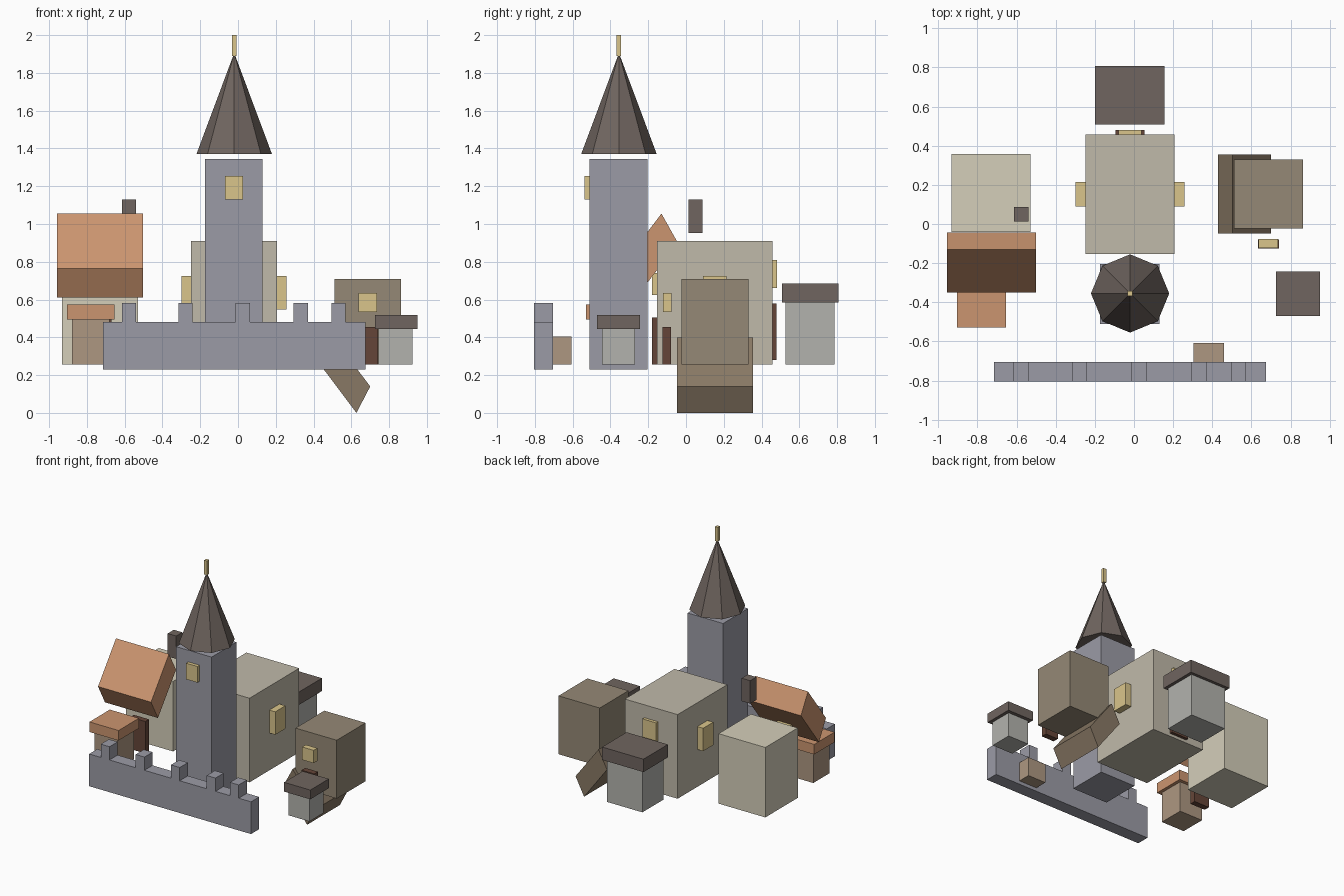
import bpy, bmesh
from mathutils import Vector

if "Cube" in bpy.data.objects:
    bpy.data.objects.remove(bpy.data.objects["Cube"])

def mat(name, r, g, b):
    m = bpy.data.materials.new(name)
    m.diffuse_color = (r, g, b, 1)
    m.use_nodes = True
    m.node_tree.nodes["Principled BSDF"].inputs["Base Color"].default_value = m.diffuse_color
    return m

STONE = mat("stone", .33, .33, .38)
HALL = mat("hall_plaster", .53, .49, .40)
CREAM = mat("cream_plaster", .66, .62, .49)
TAUPE = mat("taupe_plaster", .30, .25, .18)
SLATE = mat("slate", .16, .13, .115)
TILE = mat("tile", .60, .30, .16)
BROWN = mat("brown_roof", .25, .19, .13)
GOLD = mat("window_gold", .70, .56, .26)
DOOR = mat("door_wood", .13, .06, .04)
CRATE = mat("tan_wood", .42, .31, .22)
GREY = mat("grey_plaster", .45, .45, .42)

def finish(name, bm, m):
    bmesh.ops.recalc_face_normals(bm, faces=bm.faces)
    me = bpy.data.meshes.new(name)
    bm.to_mesh(me)
    bm.free()
    me.materials.append(m)
    ob = bpy.data.objects.new(name, me)
    bpy.context.collection.objects.link(ob)
    return ob

def box(name, m, x0, x1, y0, y1, z0, z1):
    bm = bmesh.new()
    bmesh.ops.create_cube(bm, size=1)
    for v in bm.verts:
        v.co = Vector((x0 if v.co.x < 0 else x1,
                       y0 if v.co.y < 0 else y1,
                       z0 if v.co.z < 0 else z1))
    return finish(name, bm, m)

def prism(name, m, ring, offset):
    bm = bmesh.new()
    face = bm.faces.new([bm.verts.new(p) for p in ring])
    ext = bmesh.ops.extrude_face_region(bm, geom=[face], use_keep_orig=True)
    moved = [g for g in ext["geom"] if isinstance(g, bmesh.types.BMVert)]
    bmesh.ops.translate(bm, verts=moved, vec=offset)
    return finish(name, bm, m)

# curtain wall with merlons: one stepped outline, extruded in depth
outline = [(-.715, .23), (-.715, .48)]
for x in (-.615, -.315, -.012, .295, .495):
    outline += [(x, .48), (x, .583), (x + .075, .583), (x + .075, .48)]
outline += [(.675, .48), (.675, .23)]
prism("curtain_wall", STONE, [(x, -.805, z) for x, z in outline], (0, .1, 0))
box("wall_crate", CRATE, .305, .46, -.705, -.607, .257, .405)

# tower
box("tower", STONE, -.175, .13, -.51, -.205, .23, 1.345)
box("tower_window", GOLD, -.07, .027, -.537, -.505, 1.13, 1.255)
bm = bmesh.new()
bmesh.ops.create_cone(bm, cap_ends=True, segments=8, radius1=.2, radius2=0, depth=.535)
bmesh.ops.translate(bm, verts=bm.verts, vec=(-.02, -.355, 1.6375))
finish("tower_spire", bm, SLATE)
box("spire_finial", GOLD, -.033, -.008, -.368, -.343, 1.89, 2.0)

# great hall
box("hall", HALL, -.248, .206, -.153, .457, .257, .91)
for side, x0, x1 in (("left", -.298, -.248), ("right", .206, .257)):
    box("hall_window_" + side, GOLD, x0, x1, .09, .215, .547, .725)
box("hall_back_window", GOLD, -.08, .038, .455, .481, .66, .81)
box("hall_back_door", DOOR, -.095, .053, .455, .48, .28, .58)

# left house with its tilted roof
box("left_house", CREAM, -.932, -.53, -.04, .358, .257, .80)
box("left_house_door", DOOR, -.80, -.67, -.18, -.135, .257, .505)
box("left_house_window", GOLD, -.79, -.675, -.18, -.135, .625, .74)
prism("left_house_roof", TILE,
      [(-.957, -.35, .765), (-.957, -.13, 1.055), (-.957, -.043, .90), (-.957, -.265, .61)],
      (.455, 0, 0))
box("left_house_chimney", SLATE, -.613, -.54, .013, .088, .952, 1.13)

# right house with its fallen roof
box("right_house", TAUPE, .51, .864, -.023, .33, .257, .71)
box("right_house_door", DOOR, .633, .742, -.125, -.08, .257, .455)
box("right_house_window", GOLD, .637, .735, -.122, -.077, .535, .635)
prism("right_house_roof", BROWN,
      [(.70, -.048, .14), (.627, -.048, 0), (.43, -.048, .262), (.503, -.048, .40)],
      (0, .403, 0))

# market stalls: body plus overhanging lid
def stall(name, body, lid, bx, by, lx, ly, zs):
    box(name + "_body", body, *bx, *by, zs[0], zs[1])
    box(name + "_lid", lid, *lx, *ly, zs[1], zs[2])

stall("left_stall", CRATE, TILE, (-.88, -.68), (-.505, -.305),
      (-.905, -.655), (-.53, -.28), (.257, .495, .573))
stall("right_stall", GREY, SLATE, (.745, .925), (-.445, -.27),
      (.725, .95), (-.47, -.243), (.257, .445, .517))
stall("back_stall", GREY, SLATE, (-.175, .13), (.528, .785),
      (-.20, .155), (.508, .808), (.257, .585, .685))
